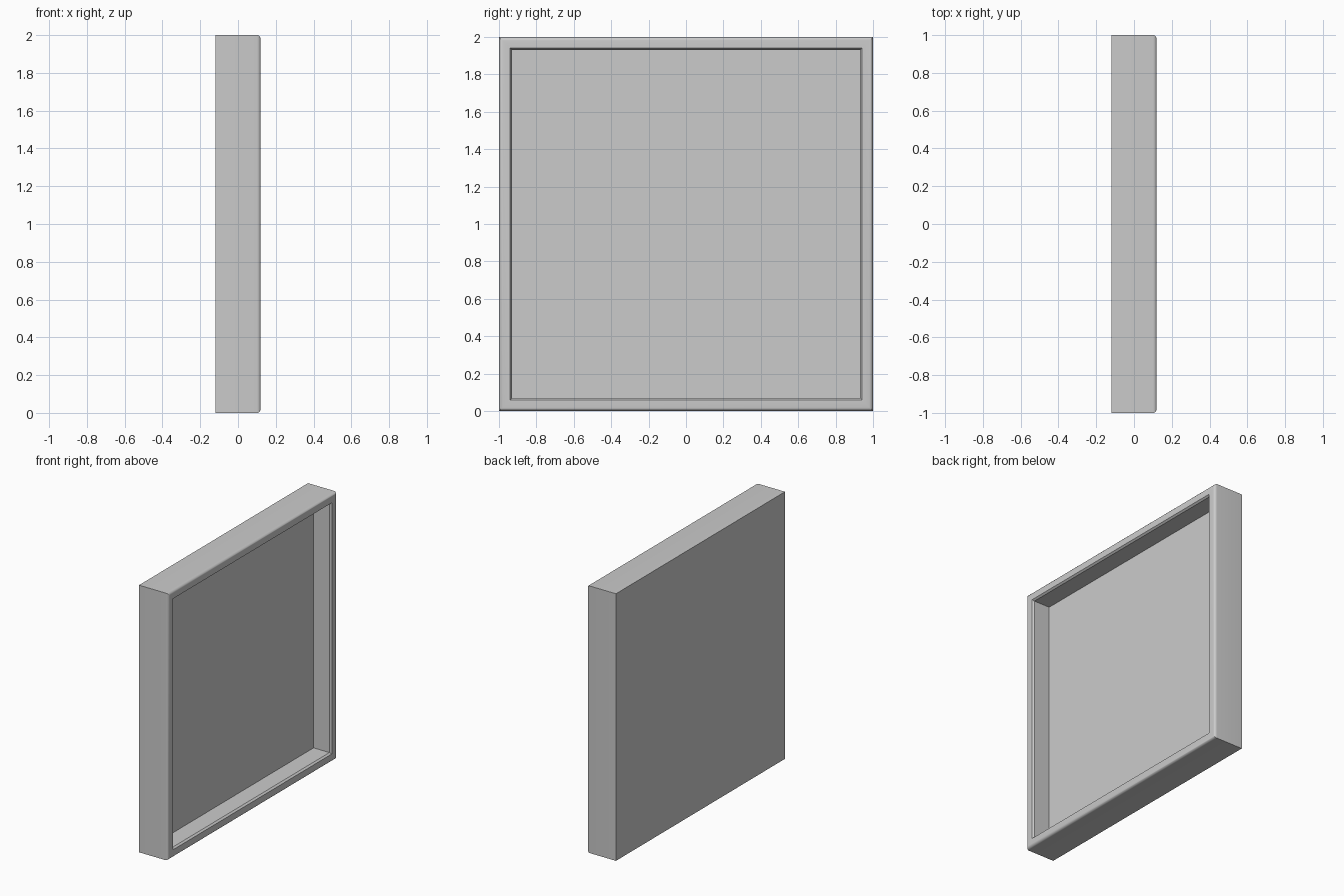
import bpy, bmesh, math

if "Cube" in bpy.data.objects:
    bpy.data.objects.remove(bpy.data.objects["Cube"])

FRONT, BACK, FLOOR, R = 0.12, -0.12, -0.025, 0.02

# Cross-section from the back edge, around the rounded rim, down into the recess: (x, half size)
profile = [(BACK, 1.0)]
for i in range(6):
    a = math.radians(90 * i / 5)
    profile.append((FRONT - R + R * math.sin(a), 1 - R + R * math.cos(a)))
profile += [(FRONT, 0.94), (FRONT - 0.014, 0.93), (FLOOR, 0.93)]

bm = bmesh.new()


def square_ring(x, h):
    return [bm.verts.new((x, sy * h, 1 + sz * h))
            for sy, sz in ((-1, -1), (1, -1), (1, 1), (-1, 1))]


# Bridge the square rings, then close the back and the recess floor
rings = [square_ring(x, h) for x, h in profile]
for a, b in zip(rings, rings[1:]):
    for i in range(4):
        j = (i + 1) % 4
        bm.faces.new((a[i], a[j], b[j], b[i]))
bm.faces.new(rings[0][::-1])
bm.faces.new(rings[-1])
bmesh.ops.recalc_face_normals(bm, faces=bm.faces)

mesh = bpy.data.meshes.new("recessed_panel")
bm.to_mesh(mesh)
bm.free()
panel = bpy.data.objects.new("recessed_panel", mesh)
bpy.context.collection.objects.link(panel)

# Smooth only the rounded rim
bpy.context.view_layer.objects.active = panel
panel.select_set(True)
bpy.ops.object.shade_smooth_by_angle(angle=math.radians(30))
